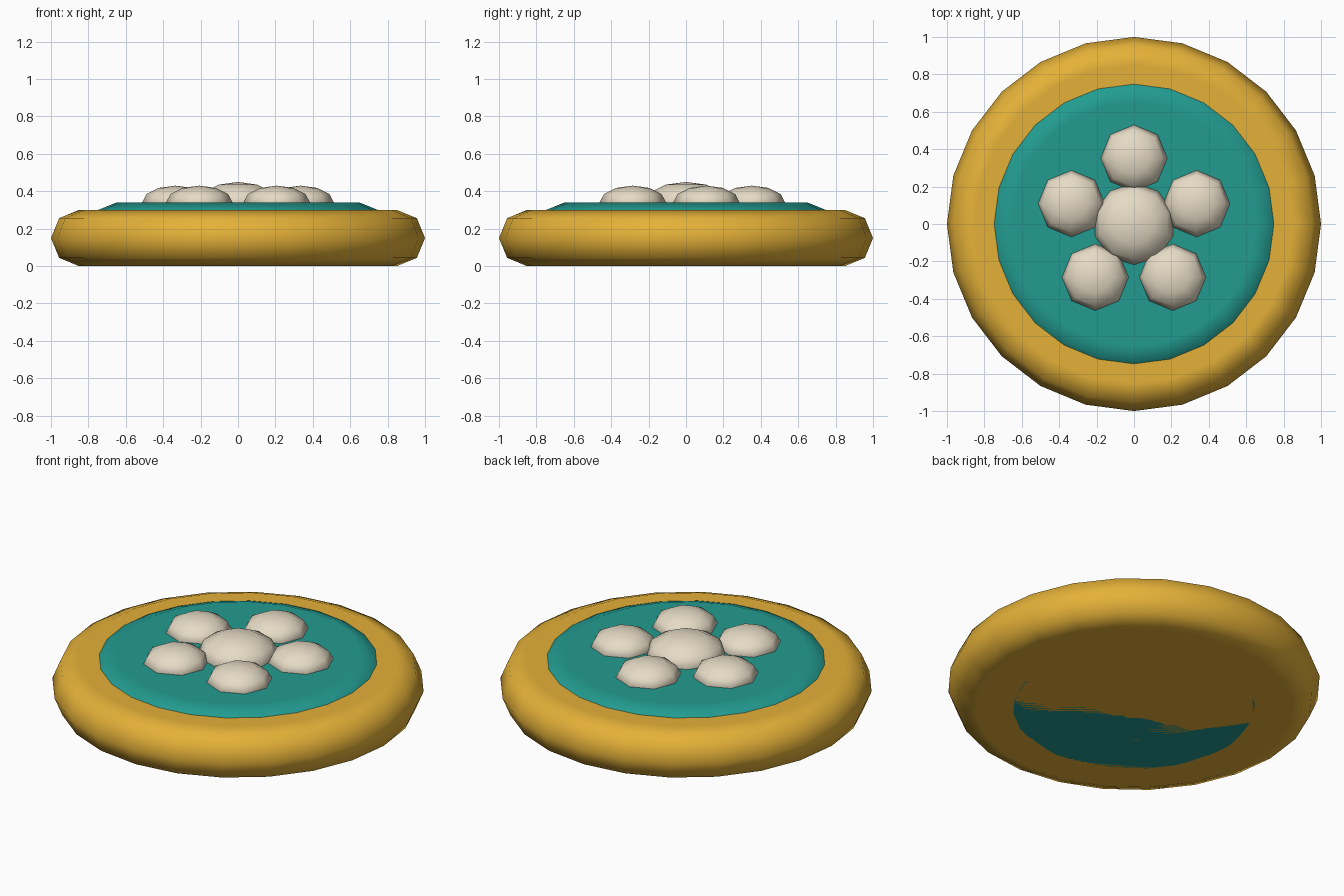
import bpy, bmesh
from math import sin, cos, pi, radians

cube = bpy.data.objects.get("Cube")
if cube:
    bpy.data.objects.remove(cube, do_unlink=True)


def material(name, rgb):
    m = bpy.data.materials.new(name)
    m.use_nodes = True
    m.diffuse_color = (*rgb, 1)
    m.node_tree.nodes["Principled BSDF"].inputs["Base Color"].default_value = (*rgb, 1)
    return m


gold = material("gold", (0.78, 0.44, 0.04))
teal = material("teal", (0.016, 0.33, 0.28))
cream = material("cream", (0.79, 0.71, 0.56))


def lathe(name, profile, sides, mat, location=(0, 0, 0)):
    """Spin (radius, z) points, bottom to top; one vertex lies on the -y axis."""
    bm = bmesh.new()
    rings = []
    for r, z in profile:
        if r < 1e-4:
            rings.append([bm.verts.new((0, 0, z))] * sides)
        else:
            angles = [2 * pi * i / sides - pi / 2 for i in range(sides)]
            rings.append([bm.verts.new((r * cos(a), r * sin(a), z)) for a in angles])
    for low, high in zip(rings, rings[1:]):
        for i in range(sides):
            j = (i + 1) % sides
            corners = dict.fromkeys((low[i], low[j], high[j], high[i]))
            bm.faces.new(list(corners))
    # flat caps where the profile does not end on the axis
    if profile[0][0] > 1e-4:
        bm.faces.new(rings[0][::-1])
        bm.faces.new(rings[-1])
    bmesh.ops.recalc_face_normals(bm, faces=bm.faces)
    for f in bm.faces:
        f.smooth = True
    mesh = bpy.data.meshes.new(name)
    bm.to_mesh(mesh)
    bm.free()
    mesh.materials.append(mat)
    ob = bpy.data.objects.new(name, mesh)
    ob.location = location
    bpy.context.collection.objects.link(ob)
    return ob


def arc(flat, radius, half_height, mid, steps):
    """Half-ellipse profile around a flat core of the given radius."""
    angles = [-pi / 2 + pi * i / steps for i in range(steps + 1)]
    return [(flat + radius * cos(a), mid + half_height * sin(a)) for a in angles]


# Round-edged base and the inlay that runs right through it
base = lathe("base_disc", arc(0.85, 0.15, 0.15, 0.15, 4), 24, gold)
inlay = lathe("inlay_disc", arc(0.65, 0.172, 0.17, 0.17, 4), 24, teal)

# Keep the broad caps evenly shaded beside their rounded rims
for disc in (base, inlay):
    normals = disc.modifiers.new("even_caps", 'WEIGHTED_NORMAL')
    normals.mode = 'FACE_AREA'
    normals.weight = 100

# Flower: flattened centre ringed by five petals
lathe("flower_centre", arc(0, 0.218, 0.11, 0, 6), 10, cream, (0, 0, 0.34))
for i in range(5):
    a = radians(90 + 72 * i)
    lathe(f"petal_{i + 1}", arc(0, 0.178, 0.09, 0, 6), 8, cream,
          (0.352 * cos(a), 0.352 * sin(a), 0.34))
